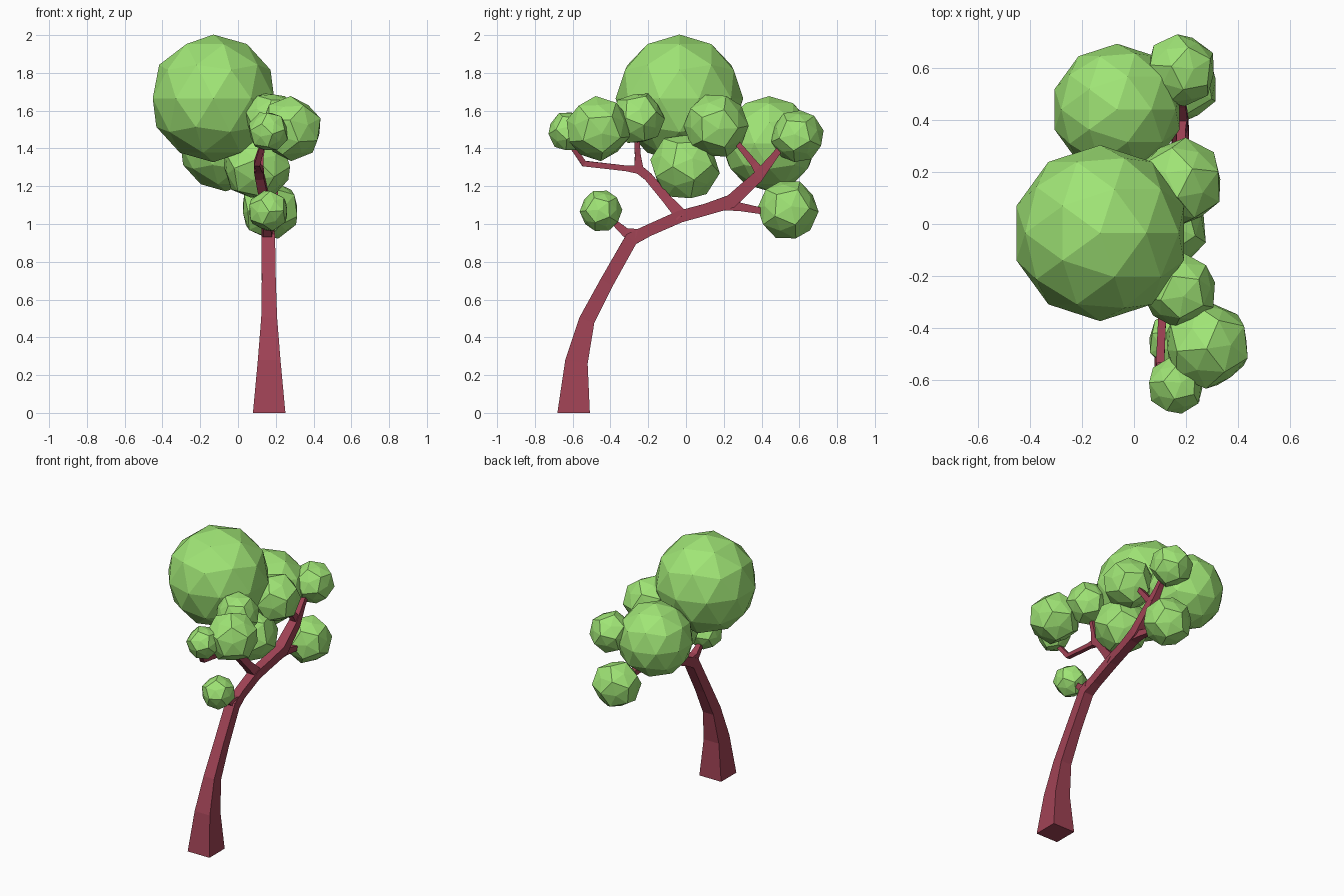
import bpy, bmesh, random
from math import pi
from mathutils import Vector, Matrix, Euler

if "Cube" in bpy.data.objects:
    bpy.data.objects.remove(bpy.data.objects["Cube"])

random.seed(4)


def material(name, rgb):
    m = bpy.data.materials.new(name)
    m.diffuse_color = (*rgb, 1)
    m.use_nodes = True
    m.node_tree.nodes["Principled BSDF"].inputs["Base Color"].default_value = m.diffuse_color
    return m


BARK = material("bark", (0.35, 0.055, 0.09))
LEAF = material("leaf", (0.35, 0.78, 0.18))


def finish(bm, name, mat):
    bmesh.ops.recalc_face_normals(bm, faces=bm.faces[:])
    me = bpy.data.meshes.new(name)
    bm.to_mesh(me)
    bm.free()
    me.materials.append(mat)
    ob = bpy.data.objects.new(name, me)
    bpy.context.collection.objects.link(ob)
    return ob


def limb(name, path):
    """Square tapered tube through (x, y, z, half width) points."""
    bm = bmesh.new()
    pts = [Vector(p[:3]) for p in path]
    rings = []
    for i, p in enumerate(pts):
        a = (p - pts[i - 1]).normalized() if i else Vector()
        b = (pts[i + 1] - p).normalized() if i < len(pts) - 1 else Vector()
        t = (a + b).normalized()
        if p.z == 0:
            t = Vector((0, 0, 1))
        v = t.cross(Vector((1, 0, 0))).normalized()
        u = v.cross(t).normalized()
        w = path[i][3]
        rings.append([bm.verts.new(p + w * (su * u + sv * v))
                      for su, sv in ((-1, -1), (1, -1), (1, 1), (-1, 1))])
    for r, s in zip(rings, rings[1:]):
        for k in range(4):
            n = (k + 1) % 4
            bm.faces.new((r[k], r[n], s[n], s[k]))
    bm.faces.new(rings[0])
    bm.faces.new(rings[-1])
    return finish(bm, name, BARK)


def big_clump(name, centre, r):
    """Faceted ball of 80 triangles."""
    bm = bmesh.new()
    bmesh.ops.create_icosphere(bm, subdivisions=2, radius=r,
                               matrix=Matrix.Translation(centre))
    return finish(bm, name, LEAF)


def small_clump(name, centre, r):
    """Coarser ball: a dodecahedron with gently raised pentagons."""
    ico = bmesh.new()
    bmesh.ops.create_icosphere(ico, subdivisions=1, radius=1)
    turn = Euler([random.uniform(0, 2 * pi) for _ in range(3)]).to_matrix()
    c = Vector(centre)
    bm = bmesh.new()
    for f in ico.faces:
        bm.verts.new(c + turn @ f.calc_center_median().normalized() * r * 1.03)
    for v in ico.verts:
        bm.verts.new(c + turn @ v.co.normalized() * r * 0.92)
    ico.free()
    bmesh.ops.convex_hull(bm, input=bm.verts[:])
    return finish(bm, name, LEAF)


# Trunk and main bough in one bending sweep
limb("trunk", [(.165, -.595, 0, .086), (.165, -.58, .27, .06),
               (.165, -.525, .49, .042), (.163, -.42, .69, .037),
               (.16, -.29, .92, .036), (.155, -.2, .965, .031),
               (.155, -.03, 1.04, .032), (.165, .1, 1.075, .031),
               (.175, .24, 1.12, .036), (.18, .38, 1.25, .03),
               (.18, .46, 1.35, .019), (.18, .53, 1.44, .015)])

# Side branches
limb("low_twig", [(.16, -.26, .94, .034), (.155, -.32, .955, .024),
                  (.155, -.37, 1.0, .017), (.16, -.42, 1.05, .014)])
limb("front_branch", [(.155, -.02, 1.04, .034), (.14, -.1, 1.13, .025),
                      (.115, -.2, 1.25, .023), (.11, -.25, 1.29, .026),
                      (.12, -.255, 1.36, .016), (.14, -.26, 1.46, .013)])
limb("front_twig", [(.112, -.23, 1.285, .024), (.11, -.32, 1.295, .015),
                    (.1, -.54, 1.32, .016), (.13, -.61, 1.42, .013)])
limb("back_low_twig", [(.172, .2, 1.105, .032), (.175, .29, 1.09, .022),
                       (.175, .45, 1.06, .015)])
limb("back_upper_twig", [(.18, .4, 1.26, .028), (.18, .36, 1.32, .019),
                         (.18, .27, 1.43, .014)])

# Foliage
big_clump("crown_foliage", (-.13, -.035, 1.665), .338)
big_clump("back_crown_foliage", (-.065, .44, 1.425), .252)
CLUMPS = [((.16, -.45, 1.07), .11), ((.17, .54, 1.075), .158),
          ((.16, -.62, 1.49), .108), ((.28, -.465, 1.505), .168),
          ((.175, -.255, 1.56), .14), ((.1, -.005, 1.305), .182),
          ((.178, .16, 1.52), .168), ((.18, .59, 1.465), .138)]
for i, (c, r) in enumerate(CLUMPS):
    small_clump(f"foliage_{i + 1}", c, r)
